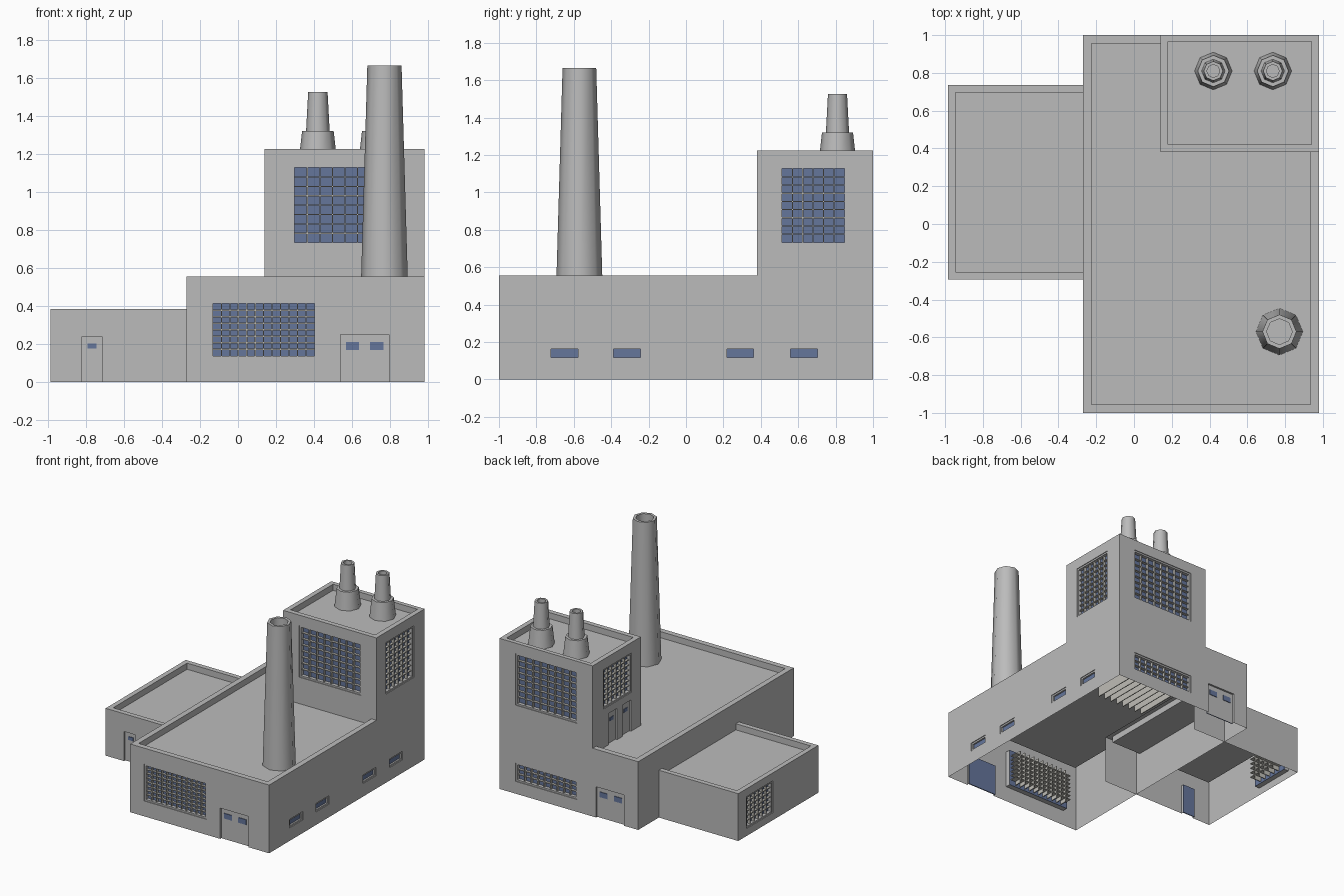
import bpy, bmesh
from mathutils import Matrix, Vector

old = bpy.data.objects.get("Cube")
if old:
    bpy.data.objects.remove(old, do_unlink=True)


def material(name, rgb):
    m = bpy.data.materials.new(name)
    m.use_nodes = True
    m.diffuse_color = (*rgb, 1)
    m.node_tree.nodes["Principled BSDF"].inputs["Base Color"].default_value = (*rgb, 1)
    return m


CONCRETE = material("concrete grey", (0.5, 0.5, 0.5))
BARS = material("window bar grey", (0.52, 0.51, 0.47))
GLASS = material("blue glass", (0.13, 0.18, 0.33))


def add_box(bm, lo, hi):
    size = [b - a for a, b in zip(lo, hi)]
    mid = [(a + b) / 2 for a, b in zip(lo, hi)]
    bmesh.ops.create_cube(bm, size=1, matrix=Matrix.Translation(mid) @ Matrix.Diagonal((*size, 1)))


def finish(bm, name, mat):
    me = bpy.data.meshes.new(name)
    bm.to_mesh(me)
    bm.free()
    me.materials.append(mat)
    ob = bpy.data.objects.new(name, me)
    bpy.context.collection.objects.link(ob)
    return ob


def boxes(name, mat, *spans):
    bm = bmesh.new()
    for lo, hi in spans:
        add_box(bm, lo, hi)
    return finish(bm, name, mat)


def carve(hull, lo, hi):
    cutter = boxes("cutter", CONCRETE, (lo, hi))
    cutter.hide_render = True
    mod = hull.modifiers.new("carve", 'BOOLEAN')
    mod.operation = 'DIFFERENCE'
    mod.solver = 'EXACT'
    mod.object = cutter
    bpy.context.view_layer.objects.active = hull
    bpy.ops.object.modifier_apply(modifier=mod.name)
    bpy.data.objects.remove(cutter, do_unlink=True)


def on_wall(wall, u0, u1, z0, z1, d0, d1):
    """Box on a wall: u runs along it, d is depth inward from its face."""
    axis, pos, inward = wall[1:]
    a, b = sorted((pos + inward * d0, pos + inward * d1))
    if axis == 'x':
        return (a, u0, z0), (b, u1, z1)
    return (u0, a, z0), (u1, b, z1)


def window(wall, name, u0, u1, z0, z1, cols, rows, recess=0.04, reach=0.1):
    carve(wall[0], *on_wall(wall, u0, u1, z0, z1, -0.03, recess))
    boxes(name + "_glass", GLASS, on_wall(wall, u0, u1, z0, z1, recess - 0.006, recess + 0.002))
    f, t = 0.013, 0.003
    # surrounding frame
    boxes(name + "_frame", CONCRETE, *[on_wall(wall, *s, 0.006, recess) for s in (
        (u0, u0 + f, z0, z1), (u1 - f, u1, z0, z1),
        (u0 + f, u1 - f, z0, z0 + f), (u0 + f, u1 - f, z1 - f, z1))])
    # glazing bars
    spans = []
    for i in range(1, cols):
        u = u0 + f + (u1 - u0 - 2 * f) * i / cols
        spans.append(on_wall(wall, u - t, u + t, z0 + f, z1 - f, 0.012, reach))
    for i in range(1, rows):
        z = z0 + f + (z1 - z0 - 2 * f) * i / rows
        spans.append(on_wall(wall, u0 + f, u1 - f, z - t, z + t, 0.014, min(reach, 0.1)))
    if spans:
        boxes(name + "_bars", BARS, *spans)


def door(wall, name, u0, u1, z0, z1, panes, pane_w):
    carve(wall[0], *on_wall(wall, u0, u1, z0 - (0.1 if z0 == 0 else 0), z1, -0.03, 0.015))
    boxes(name + "_inner_panel", GLASS, on_wall(wall, u0, u1, z0, z1, 0.017, 0.023))
    pz = z0 + 0.19
    for i, u in enumerate(panes):
        w = pane_w / 2
        boxes(f"{name}_pane_{i + 1}", GLASS,
              on_wall(wall, u - w, u + w, pz - w * 0.6, pz + w * 0.6, 0.01, 0.0165))


def open_shell(hull, normals):
    """Remove the outermost faces pointing along the given directions."""
    bm = bmesh.new()
    bm.from_mesh(hull.data)
    for n in map(Vector, normals):
        far = max(v.co.dot(n) for v in bm.verts)
        gone = [f for f in bm.faces if f.normal.dot(n) > 0.9
                and abs(f.calc_center_median().dot(n) - far) < 0.001]
        bmesh.ops.delete(bm, geom=gone, context='FACES')
    bm.to_mesh(hull.data)
    bm.free()


# main hall with the tower, cut from one block, with sunken roofs
hall = boxes("main_hall_and_tower", CONCRETE, ((-0.27, -1, 0), (0.98, 1, 1.225)))
for lo, hi in (
        ((-1, -2, 0.555), (0.14, 2, 2)),
        ((-1, -2, 0.555), (2, 0.38, 2)),
        ((-0.225, -0.955, 0.505), (0.14, 0.955, 1)),
        ((-0.225, -0.955, 0.505), (0.935, 0.38, 1)),
        ((0.18, 0.42, 1.175), (0.94, 0.965, 2))):
    carve(hall, lo, hi)

# side wing with a sunken roof
wing = boxes("side_wing", CONCRETE, ((-0.985, -0.295, 0), (0.03, 0.735, 0.385)))
carve(wing, (-0.945, -0.255, 0.335), (-0.005, 0.695, 1))

# walls: shell, axis of the normal, position, inward direction
front = (hall, 'y', -1, 1)
back = (hall, 'y', 1, -1)
left = (hall, 'x', 0.98, -1)
tower_front = (hall, 'y', 0.38, 1)
tower_right = (hall, 'x', 0.14, 1)
wing_front = (wing, 'y', -0.295, 1)
wing_right = (wing, 'x', -0.985, 1)

# large windows
window(front, "hall_front_window", -0.145, 0.415, 0.125, 0.425, 12, 8)
window(tower_front, "tower_front_window", 0.285, 0.84, 0.72, 1.14, 8, 8)
window(back, "tower_back_window", 0.28, 0.835, 0.72, 1.14, 8, 8)
window(left, "tower_left_window", 0.5, 0.86, 0.72, 1.14, 6, 9)
window(tower_right, "tower_right_window", 0.5, 0.86, 0.82, 1.14, 6, 7)
window(back, "hall_back_window", 0.28, 0.835, 0.1, 0.25, 9, 3, reach=0.5)
window(wing_right, "wing_window", 0.29, 0.63, 0.06, 0.32, 6, 6)

# row of small windows
for i, y in enumerate((-0.65, -0.315, 0.29, 0.63)):
    window(left, f"small_window_{i + 1}", y - 0.085, y + 0.085, 0.105, 0.175, 1, 1, recess=0.025)

# doors
door(front, "front_double_door", 0.54, 0.795, 0, 0.25, (0.602, 0.73), 0.07)
door(back, "back_double_door", -0.14, 0.11, 0, 0.25, (-0.08, 0.05), 0.07)
door(wing_front, "wing_door", -0.82, -0.715, 0, 0.24, (-0.768,), 0.046)
for i, y in enumerate((0.56, 0.74)):
    door(tower_right, f"roof_door_{i + 1}", y - 0.055, y + 0.055, 0.505, 0.76, (y,), 0.046)

# open undersides
open_shell(hall, [(0, 0, -1)])
open_shell(wing, [(0, 0, -1), (1, 0, 0)])


def stack(name, x, y, profile, sides=8):
    """Turn a radius-height profile into a chimney with a closed bore."""
    bm = bmesh.new()
    rings = []
    for r, z in profile:
        ring = bmesh.ops.create_circle(bm, segments=sides, radius=r,
                                       matrix=Matrix.Translation((x, y, z)))["verts"]
        rings.append(ring)
    for a, b in zip(rings, rings[1:]):
        for i in range(sides):
            j = (i + 1) % sides
            bm.faces.new((a[i], a[j], b[j], b[i]))
    bm.faces.new(rings[-1])
    bmesh.ops.recalc_face_normals(bm, faces=bm.faces)
    ob = finish(bm, name, CONCRETE)
    bpy.ops.object.select_all(action='DESELECT')
    ob.select_set(True)
    bpy.context.view_layer.objects.active = ob
    bpy.ops.object.shade_smooth_by_angle(angle=0.9)


# chimneys
stack("tall_chimney", 0.77, -0.57,
      [(0.124, 0.5), (0.09, 1.665), (0.068, 1.665), (0.068, 1.6)])
for label, x in (("right", 0.42), ("left", 0.735)):
    stack(f"tower_chimney_{label}", x, 0.81,
          [(0.1, 1.17), (0.083, 1.32), (0.062, 1.32), (0.051, 1.525),
           (0.034, 1.525), (0.034, 1.47)])
